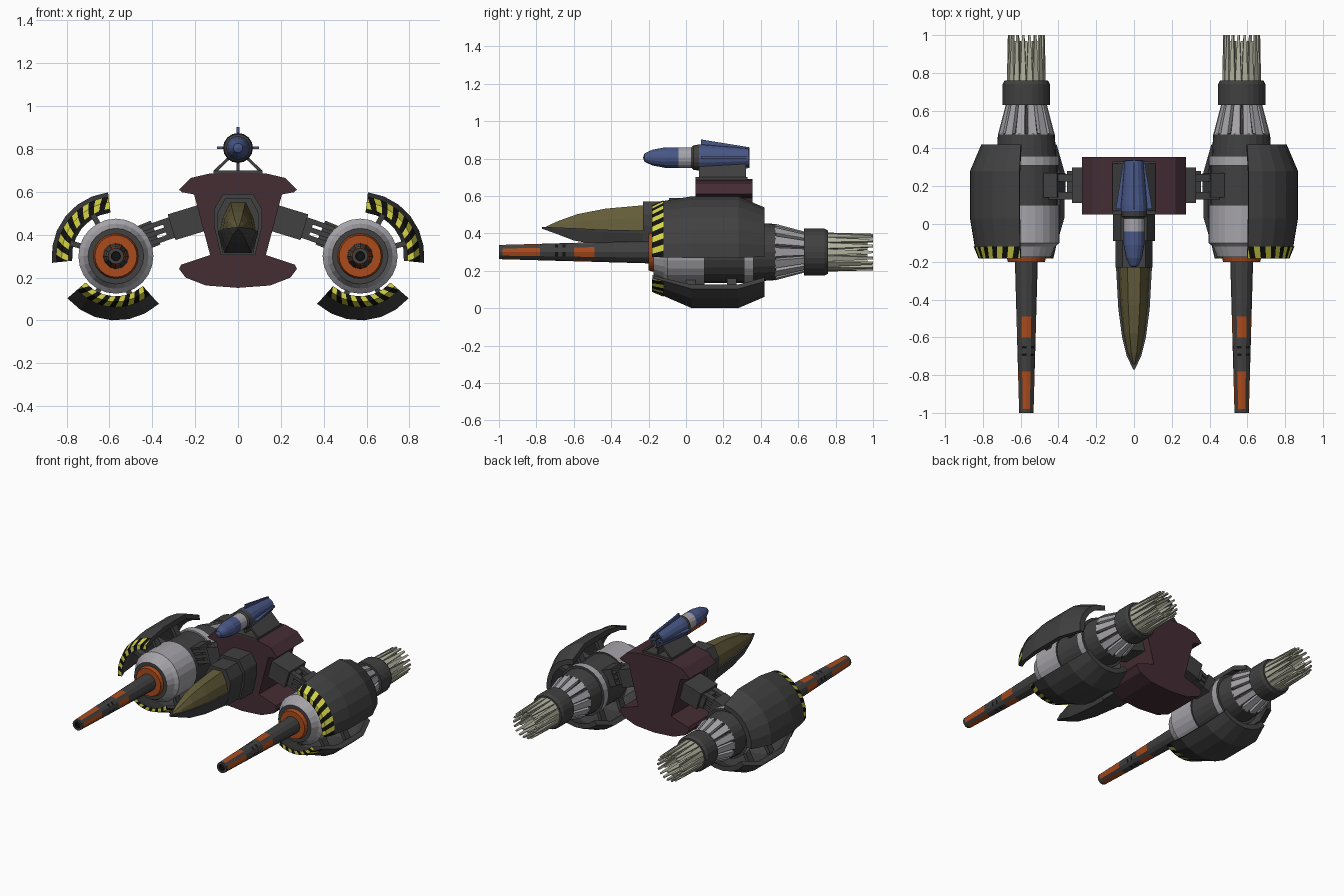
import bpy, bmesh, math
from mathutils import Matrix, Vector

if "Cube" in bpy.data.objects:
    bpy.data.objects.remove(bpy.data.objects["Cube"])

COLORS = {
    "dark grey": (.052, .052, .052), "light grey": (.38, .37, .40), "maroon": (.058, .026, .034),
    "olive": (.125, .108, .042), "blue": (.065, .095, .24), "orange": (.40, .07, .012),
    "yellow": (.68, .68, .06), "black": (.006, .006, .006), "cream": (.45, .45, .35)}
MATS = {}
for key, c in COLORS.items():
    MATS[key] = bpy.data.materials.new(key)
    MATS[key].diffuse_color = (*c, 1)
NAMES = list(COLORS)
D, L, M, OL, B, O, Y, K, C = range(9)
CX, CZ = .57, .30          # engine axis


def make(name, verts, faces, mats):
    """Mesh object; mats is one colour index or one per face."""
    used = [mats] if isinstance(mats, int) else sorted(set(mats))
    me = bpy.data.meshes.new(name)
    me.from_pydata([tuple(v) for v in verts], [], faces)
    for m in used:
        me.materials.append(MATS[NAMES[m]])
    if not isinstance(mats, int):
        for p, m in zip(me.polygons, mats):
            p.material_index = used.index(m)
    bm = bmesh.new()
    bm.from_mesh(me)
    bmesh.ops.remove_doubles(bm, verts=bm.verts, dist=1e-5)
    bmesh.ops.recalc_face_normals(bm, faces=bm.faces)
    bm.to_mesh(me)
    bm.free()
    ob = bpy.data.objects.new(name, me)
    bpy.context.collection.objects.link(ob)
    return ob


def lathe(name, prof, mats, n, center, rule=None):
    """Full turn of (r, y) points about the y axis; one colour per profile step."""
    k, (cx, cz) = len(prof), center
    verts = [(cx + r * math.cos(a), y, cz + r * math.sin(a))
             for a in [2 * math.pi * i / n for i in range(n)] for r, y in prof]
    faces, cols = [], []
    for i in range(n):
        for j in range(k - 1):
            e = (i + 1) % n
            faces.append((i * k + j, e * k + j, e * k + j + 1, i * k + j + 1))
            cols.append(rule(i, j) if rule else mats[j])
    return make(name, verts, faces, cols)


def arc_shell(name, prof, a0, a1, n, s):
    """Closed (r, y) section swept through part of a turn round an engine."""
    k = len(prof)
    verts = []
    for i in range(n + 1):
        a = math.radians(a0 + (a1 - a0) * i / n)
        verts += [(s * (CX + r * math.cos(a)), y, CZ + r * math.sin(a)) for r, y in prof]
    faces = [(i * k + j, (i + 1) * k + j, (i + 1) * k + (j + 1) % k, i * k + (j + 1) % k)
             for i in range(n) for j in range(k)]
    # caps as quads across the shell
    for b in (0, n * k):
        faces += [(b + j, b + j + 1, b + k - 2 - j, b + k - 1 - j) for j in range(k // 2 - 1)]
    return make(name, verts, faces, D)


def stripes(name, prof, a0, a1, n, s):
    """Slanted warning stripes laid over the front edge of a shell."""
    w = (a1 - a0) / n
    verts, faces, cols = [], [], []
    for i in range(-1, n + 1):
        for j in range(len(prof) - 1):
            b = len(verts)
            for q, e in ((j, 0), (j, 1), (j + 1, 1), (j + 1, 0)):
                a = math.radians(min(a1, max(a0, a0 + w * (i + e + .55 * q))))
                r, y = prof[q]
                verts.append((s * (CX + r * math.cos(a)), y, CZ + r * math.sin(a)))
            if (Vector(verts[b]) - Vector(verts[b + 1])).length + (Vector(verts[b + 2]) - Vector(verts[b + 3])).length > 1e-4:
                faces.append((b, b + 1, b + 2, b + 3))
                cols.append(K if i % 2 else Y)
    return make(name, verts, faces, cols)


BOX = [(0, 1, 2, 3), (4, 5, 6, 7), (0, 1, 5, 4), (1, 2, 6, 5), (2, 3, 7, 6), (3, 0, 4, 7)]


def slats(name, center, n, p0, p1, t, mat, off=0):
    """Ring of n tapered bars from (r, y, halfwidth) p0 to p1."""
    verts, faces = [], []
    for i in range(n):
        a = 2 * math.pi * (i + off) / n
        u, v = Vector((math.cos(a), 0, math.sin(a))), Vector((-math.sin(a), 0, math.cos(a)))
        b = len(verts)
        for r, y, w in (p0, p1):
            for dr, dw in ((0, -w), (0, w), (-t, w), (-t, -w)):
                verts.append(Vector((center[0], y, center[1])) + u * (r + dr) + v * dw)
        faces += [tuple(b + q for q in f) for f in BOX]
    return make(name, verts, faces, mat)


def prism(name, pts, y0, y1, mat):
    """(x, z) polygon extruded along y."""
    n = len(pts)
    verts = [(x, y, z) for y in (y0, y1) for x, z in pts]
    faces = [tuple(range(n)), tuple(range(n, 2 * n))]
    faces += [(i, (i + 1) % n, n + (i + 1) % n, n + i) for i in range(n)]
    return make(name, verts, faces, mat)


def mirror_pts(half):
    return half + [(-x, z) for x, z in reversed(half) if x > 1e-6]


def bar(name, p, q, h, y0, y1, mat):
    """Box whose centre line runs p to q in the xz plane, height h."""
    p, q = Vector(p), Vector(q)
    d = (q - p).normalized()
    nrm = Vector((-d.y, d.x)) * h / 2
    return prism(name, [tuple(v) for v in (p + nrm, q + nrm, q - nrm, p - nrm)], y0, y1, mat)


def loft(name, sections, mat):
    """Sections of equal point count joined along the body, ends closed."""
    k = len(sections[0])
    verts = [v for s in sections for v in s]
    faces = [(i * k + j, i * k + (j + 1) % k, (i + 1) * k + (j + 1) % k, (i + 1) * k + j)
             for i in range(len(sections) - 1) for j in range(k)]
    faces += [tuple(range(k)), tuple(range(len(verts) - k, len(verts)))]
    return make(name, verts, faces, mat)


for s, side in ((1, "right"), (-1, "left")):
    c = (s * CX, CZ)
    # engine nacelle
    lathe(side + "_nacelle",
          [(0, -.2), (.098, -.2), (.105, -.175), (.13, -.175), (.14, -.15), (.152, -.12), (.175, -.1), (.175, .1),
           (.165, .1), (.165, .31), (.175, .31), (.175, .36), (.158, .36), (.15, .48), (.06, .48),
           (.06, .63), (.125, .63), (.125, .74), (.115, .76), (0, .76)],
          [O, O, D, L, L, L, L, D, D, L, L, D, D, D, D, D, D, D, D], 24, c)
    slats(side + "_cone_slats", c, 14, (.15, .475, .024), (.108, .635, .017), .025, L)
    slats(side + "_exhaust_prongs", c, 18, (.103, .75, .0165), (.098, 1, .006), .012, C)
    slats(side + "_inner_prongs", c, 10, (.07, .75, .018), (.068, .97, .007), .012, C, .5)
    # long barrel with coloured strips and black slots
    ys = [-1, -.98, -.78, -.70, -.685, -.66, -.645, -.6, -.49, -.2]
    prof = [(0, -.985), (.02, -.985), (.022, -1)] + [(.038 + (y + 1) * .028, y) for y in ys]

    def barrel_rule(i, j):
        if j < 2:
            return K
        if j in (4, 10) and i % 3 != 1:
            return O
        return K if j in (6, 8) and i % 2 else D
    lathe(side + "_barrel", prof, None, 12, c, barrel_rule)
    # armour shells with warning stripes
    for tag, a0, a1, ri, ro in (("upper", -6, 83, .222, .25), ("lower", -132, -41, .188, .21)):
        name = f"{side}_{tag}_armour"
        arc_shell(name, [(ro, -.18), (ro + .025, -.12), (.30, .03), (.30, .28), (.24, .42),
                         (.205, .42), (.265, .28), (.265, .03), (ri + .025, -.12), (ri, -.18)], a0, a1, 6, s)
        stripes(name + "_stripes", [(ri, -.183), (ro + .003, -.183), (ro + .029, -.12)], a0, a1, 13, s)
        for a in (a0 + 22, a1 - 22):
            a = math.radians(a)
            for y in (.0, .22):
                bar(name + "_strut", *[(s * (CX + r * math.cos(a)), CZ + r * math.sin(a)) for r in (.15, .28)],
                    .025, y, y + .05, D)
    # arm: root block, struts, engine block
    bar(side + "_arm_root", (s * .13, .49), (s * .31, .435), .125, .11, .30, D)
    bar(side + "_arm_collar", (s * .27, .445), (s * .34, .42), .085, .13, .28, D)
    for k in (-1, 0, 1):
        for y in (.13, .225):
            bar(side + "_arm_strut", (s * .29, .44 + k * .04), (s * .45, .385 + k * .04), .024, y, y + .04, D)
    bar(side + "_arm_mount", (s * .385, .41), (s * .47, .375), .12, .14, .27, D)

# maroon main body
prism("body", mirror_pts([(0, .69), (.13, .686), (.22, .665), (.275, .61), (.26, .598), (.205, .588), (.13, .305),
                          (.265, .26), (.275, .24), (.245, .2), (.15, .163), (0, .152)]), .05, .355, M)

# cockpit frames
prism("cockpit_frame", mirror_pts([(.06, .57), (.097, .5), (.097, .44), (.072, .315)]), -.23, -.09, D)
prism("cockpit_rear", mirror_pts([(.07, .59), (.112, .52), (.112, .44), (.08, .305)]), -.09, .06, D)

# nose hull: y, half width, rim height, bottom height
hull = [(-.77, .004, .435, .425), (-.7, .038, .432, .40), (-.6, .063, .428, .362), (-.45, .083, .42, .335),
        (-.23, .095, .415, .315)]
loft("nose_hull", [[(-w, y, z), (w, y, z), (w * .97, y, z - .015 * w / .095), (w * .65, y, b), (-w * .65, y, b),
                    (-w * .97, y, z - .015 * w / .095)] for y, w, z, b in hull], D)

# canopy: y, half width, base height, top height
glass = [(-.745, .006, .43, .438), (-.68, .034, .43, .467), (-.58, .055, .425, .503), (-.43, .072, .418, .532),
         (-.23, .083, .41, .55)]
loft("canopy", [[(-w, y, z), (w, y, z), (w * .85, y, z + (t - z) * .5), (w * .42, y, t), (-w * .42, y, t),
                 (-w * .85, y, z + (t - z) * .5)] for y, w, z, t in glass], OL)

# top gun mount
bar("mount_base", (-.115, .693), (.115, .693), .014, .05, .33, D)
for s in (1, -1):
    bar("mount_leg", (s * .108, .695), (s * .035, .765), .014, .07, .32, D)
bar("mount_post", (0, .69), (0, .77), .014, .08, .32, D)

# top gun and fins
g = (0, .805)
lathe("top_gun", [(0, -.23), (.022, -.222), (.042, -.18), (.055, -.11), (.055, -.04), (.055, .03), (.065, .04),
                  (.07, .07), (.07, .1), (.05, .335), (.035, .335), (.03, .31), (0, .31)],
      [B, B, B, B, L, D, D, B, B, D, D, K], 16, g)
slats("gun_fins", g, 4, (.097, .08, .006), (.055, .34, .006), .05, B)

for m in bpy.data.materials:
    if m.users and not m.is_grease_pencil:
        m.use_nodes = True
        m.node_tree.nodes["Principled BSDF"].inputs["Base Color"].default_value = m.diffuse_color
